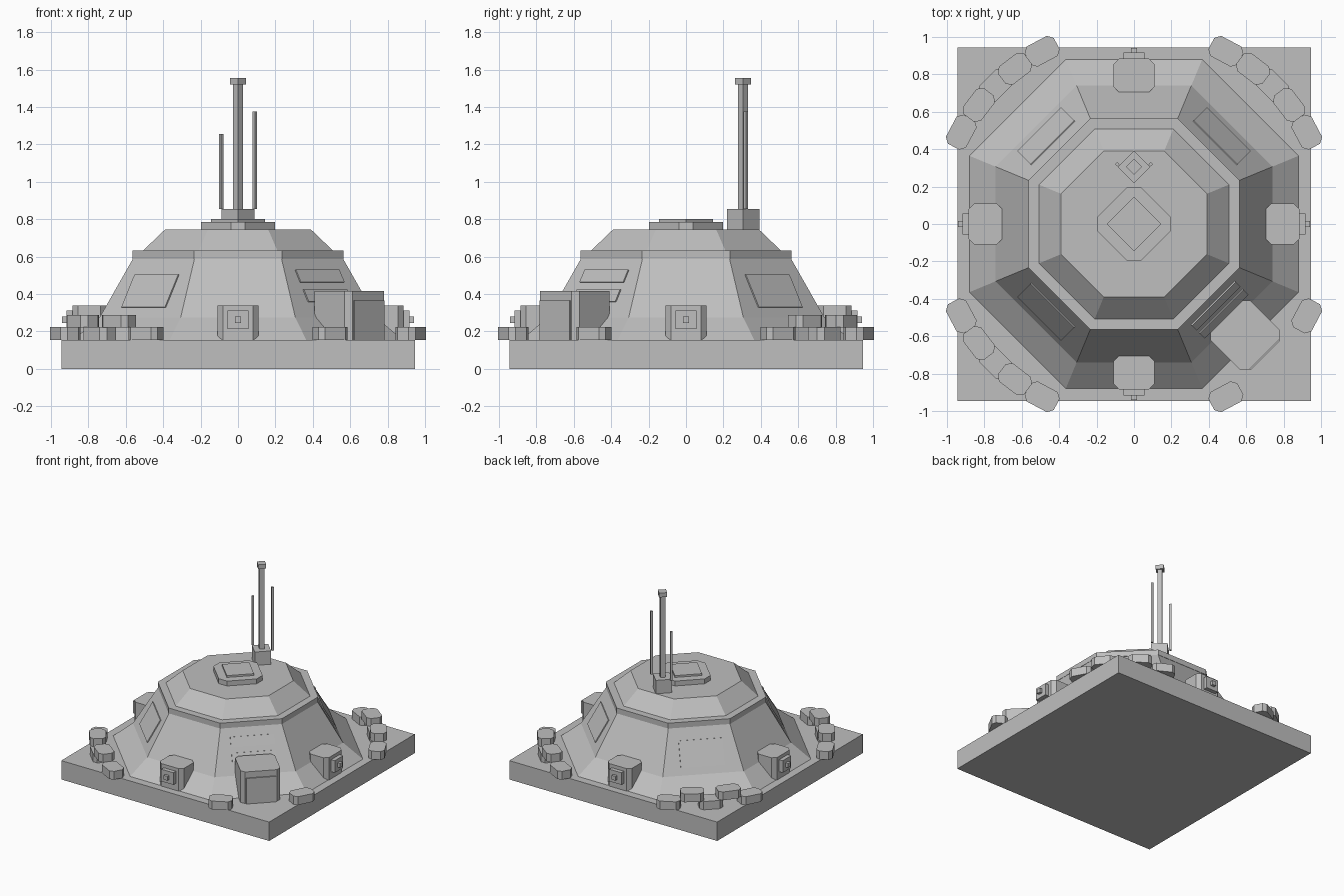
import bpy, bmesh, math
from mathutils import Matrix, Vector

if "Cube" in bpy.data.objects:
    bpy.data.objects.remove(bpy.data.objects["Cube"])

grey = bpy.data.materials.new("plain_grey")
grey.diffuse_color = (0.52, 0.52, 0.52, 1)
grey.use_nodes = True
grey.node_tree.nodes["Principled BSDF"].inputs["Base Color"].default_value = grey.diffuse_color


def finish(name, bm):
    bmesh.ops.recalc_face_normals(bm, faces=bm.faces)
    me = bpy.data.meshes.new(name)
    bm.to_mesh(me)
    bm.free()
    me.materials.append(grey)
    ob = bpy.data.objects.new(name, me)
    bpy.context.collection.objects.link(ob)
    return ob


def loft(name, loops, angle=0):
    """Join closed loops of 3D points, cap both ends, turn about z."""
    bm = bmesh.new()
    rot = Matrix.Rotation(math.radians(angle), 3, 'Z')
    rings = [[bm.verts.new(rot @ Vector(p)) for p in lp] for lp in loops]
    n = len(rings[0])
    for a, b in zip(rings, rings[1:]):
        for i in range(n):
            j = (i + 1) % n
            bm.faces.new((a[i], a[j], b[j], b[i]))
    bm.faces.new(rings[0])
    bm.faces.new(rings[-1])
    return finish(name, bm)


def octagon(apothem, z):
    r = apothem / math.cos(math.pi / 8)
    return [(r * math.cos(math.pi * (i + .5) / 4),
             r * math.sin(math.pi * (i + .5) / 4), z) for i in range(8)]


def block(name, u0, u1, w, z0, z1, angle, c=0.0):
    """Box from radius u0 to u1, half width w, corners cut by c."""
    if c:
        pts = [(u0 + c, -w), (u1 - c, -w), (u1, c - w), (u1, w - c),
               (u1 - c, w), (u0 + c, w), (u0, w - c), (u0, c - w)]
    else:
        pts = [(u0, -w), (u1, -w), (u1, w), (u0, w)]
    return loft(name, [[(u, v, z) for u, v in pts] for z in (z0, z1)], angle)


def diamond(name, x, y, r, z0, z1):
    pts = [(x + r, y), (x, y + r), (x - r, y), (x, y - r)]
    return loft(name, [[(a, b, z) for a, b in pts] for z in (z0, z1)])


def wall_panel(name, z0, z1, w, angle):
    """Thin plate lying on a sloping dome wall."""
    def wall(z):
        return 0.74 - (z - 0.275) * 0.18 / 0.315
    prof = [(wall(z0) - .02, z0 - .01), (wall(z0) + .009, z0),
            (wall(z1) + .009, z1), (wall(z1) - .02, z1 - .01)]
    return loft(name, [[(u, v, z) for u, z in prof] for v in (-w, w)], angle)


# ground slab
block("base_slab", -.945, .945, .945, 0, .155, 0)

# dome: flared skirt and walls, rim band, sloped roof
loft("dome_walls", [octagon(.88, .155), octagon(.74, .275), octagon(.56, .592)])
loft("rim_band", [octagon(.565, .588), octagon(.565, .632)])
loft("roof", [octagon(.51, .63), octagon(.39, .745)])

# roof hatch
block("hatch_base", -.166, .166, .166, .74, .785, 45, .054).location = (0, 0, 0)
diamond("hatch_lid", 0, 0, .145, .78, .80)

# antenna cluster
diamond("antenna_base", 0, .305, .087, .74, .855)
diamond("mast", 0, .305, .026, .85, 1.525)
diamond("mast_cap", 0, .305, .043, 1.52, 1.555)
diamond("whip_left", -.09, .32, .012, .855, 1.255)
diamond("whip_right", .09, .32, .012, .855, 1.375)

# vent housings on the four straight sides
for a in (0, 90, 180, 270):
    block("vent_housing", .705, .885, .11, .155, .34, a, .03)
    block("vent_plate", .87, .918, .055, .213, .312, a)
    block("vent_knob", .90, .94, .017, .245, .28, a)

# wall panels on the diagonal sides, split in two above the door
for a in (45, 135, 225):
    wall_panel("wall_panel", .33, .505, .165, a)
wall_panel("upper_slot", .465, .53, .165, -45)
wall_panel("lower_slot", .36, .425, .165, -45)

# entrance
block("entrance", .70, .985, .15, .155, .415, -45, .03)
block("door", .97, .994, .112, .155, .365, -45)

# sandbag walls on each corner, open in front of the door
for corner in (45, 135, 225, -45):
    bags = [(-17, 0), (17, 0)]
    if corner != -45:
        bags += [(0, 0), (-7.5, 1), (7.5, 1)]
    for off, row in bags:
        z = .155 + .066 * row
        block("sandbag", .985, 1.107, .088, z, z + .068, corner + off, .027)
